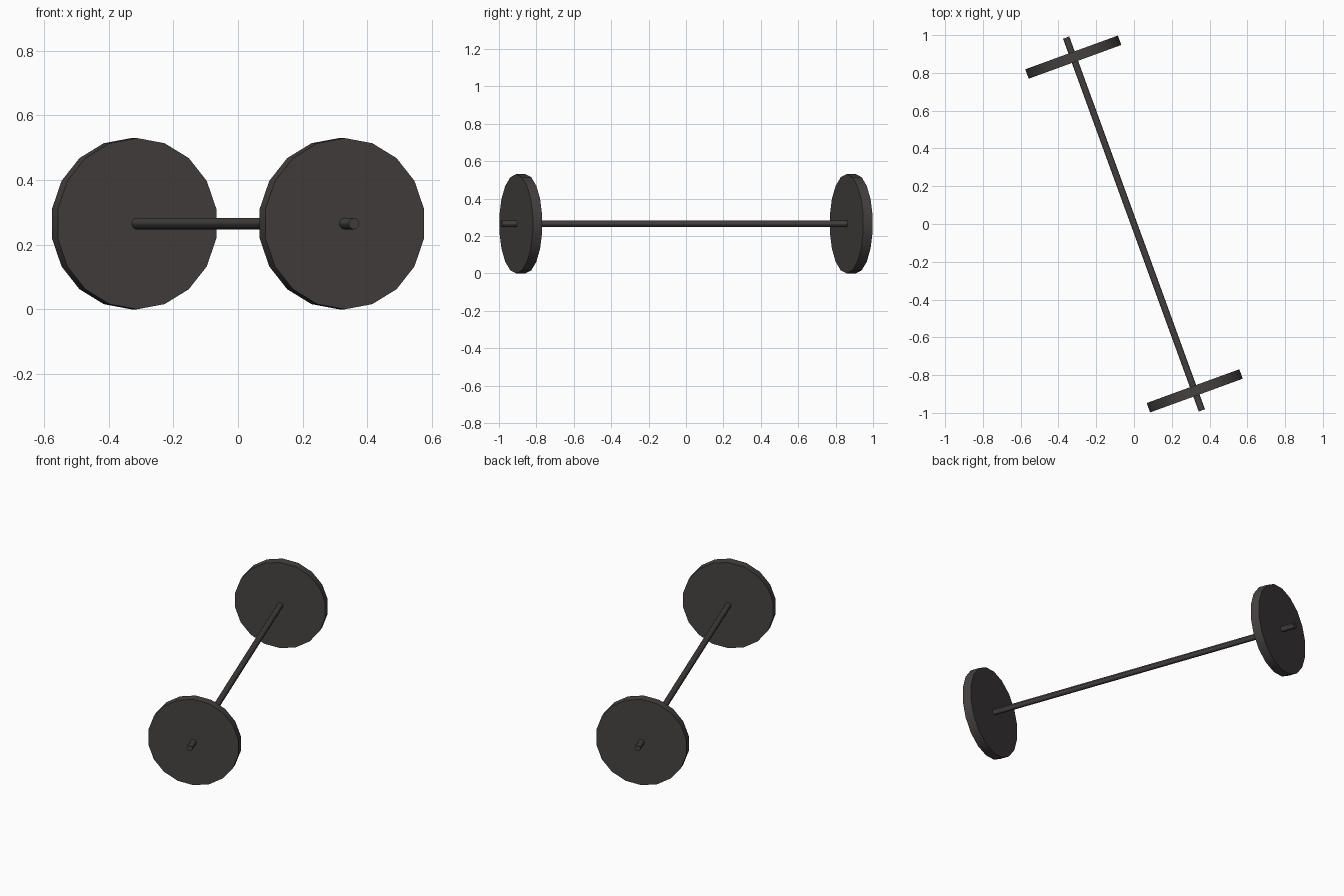
import bpy
from math import radians, sin, cos
from mathutils import Matrix

cube = bpy.data.objects.get("Cube")
if cube:
    bpy.data.objects.remove(cube, do_unlink=True)

YAW = radians(20)          # the axle is turned about the vertical
RADIUS = 0.265             # wheel radius, also the axle height
ROLL = radians(0)

iron = bpy.data.materials.new("dark_iron")
iron.use_nodes = True
colour = (0.06, 0.053, 0.052, 1)
iron.diffuse_color = colour
iron.node_tree.nodes["Principled BSDF"].inputs["Base Color"].default_value = colour


def disc(name, sides, radius, length, along):
    """Cylinder lying on the axle line, at a distance along it."""
    bpy.ops.mesh.primitive_cylinder_add(vertices=sides, radius=radius, depth=length)
    ob = bpy.context.object
    ob.name = name
    ob.data.transform(Matrix.Rotation(ROLL, 4, "Z"))
    ob.data.transform(Matrix.Rotation(radians(-90), 4, "X"))
    ob.rotation_euler.z = YAW
    ob.location = (-sin(YAW) * along, cos(YAW) * along, RADIUS)
    ob.data.materials.append(iron)
    bpy.ops.object.shade_smooth_by_angle(angle=radians(30))
    return ob


# Bar and the two weight plates
disc("bar", 12, 0.0175, 2.1, 0)
disc("front_plate", 18, RADIUS, 0.053, -0.94)
disc("back_plate", 18, RADIUS, 0.053, 0.94)
